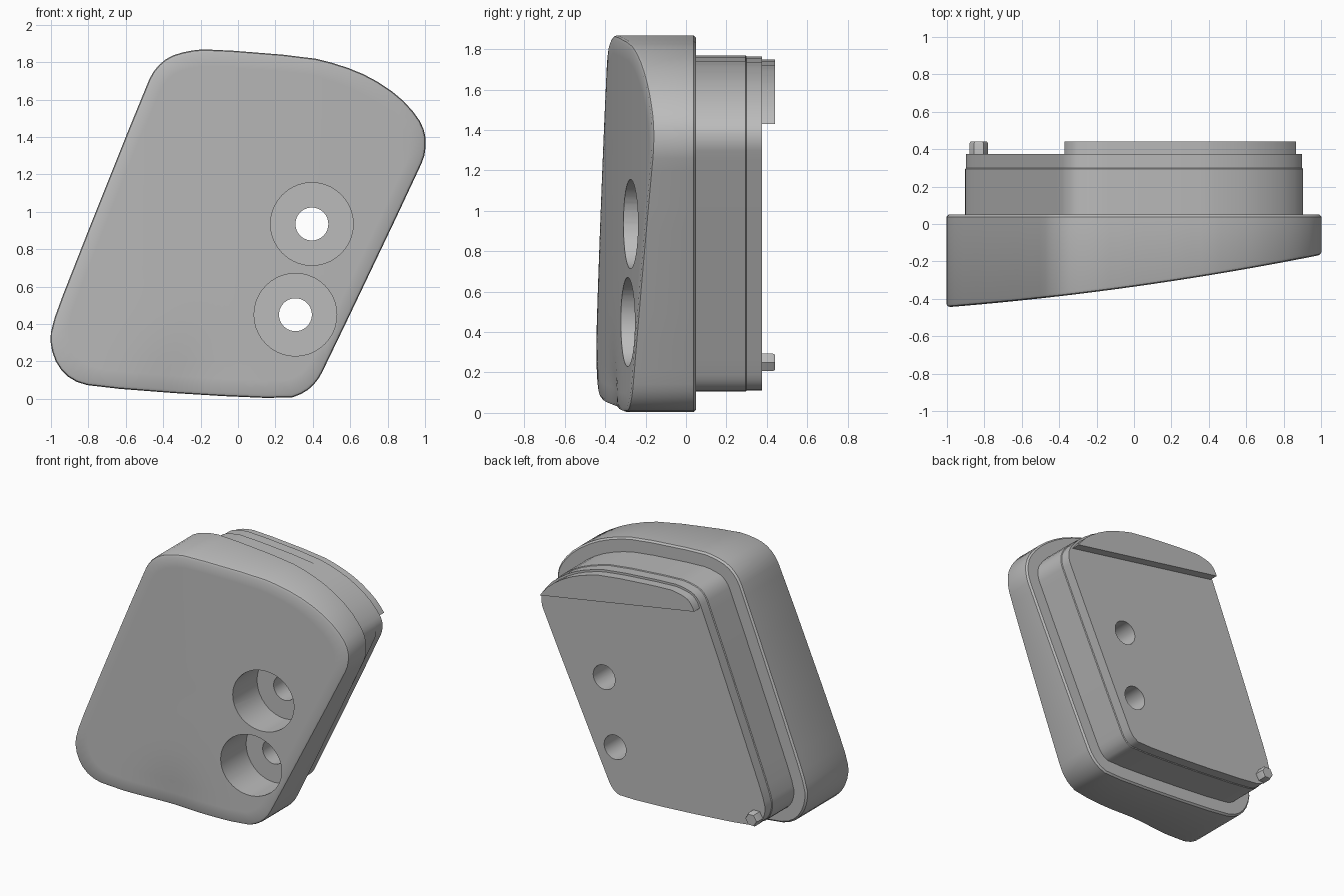
import bpy, bmesh, math
from mathutils import Vector

cube = bpy.data.objects.get("Cube")
if cube:
    bpy.data.objects.remove(cube, do_unlink=True)

grey = bpy.data.materials.new("plain_grey")
grey.use_nodes = True
colour = (0.5, 0.5, 0.5, 1)
grey.diffuse_color = colour
grey.node_tree.nodes["Principled BSDF"].inputs["Base Color"].default_value = colour

# Skewed rounded outline in x, z
PROFILE = [(-.16, 1.872), (.37, 1.83), (.55, 1.785), (.71, 1.72), (.86, 1.62), (.96, 1.51),
           (1.003, 1.42), (1.003, 1.32), (.975, 1.24), (.46, .16), (.42, .09), (.36, .035),
           (.27, 0), (-.2, .02), (-.78, .065), (-.89, .1), (-.965, .175), (-1.003, .28),
           (-1.0, .38), (-.92, .6), (-.485, 1.69), (-.44, 1.77), (-.37, 1.83), (-.27, 1.86)]
CENTRE = Vector((0, .95))


def smooth_outline():
    """Cut the corners once, then split the long runs."""
    pts = [Vector(p) for p in PROFILE]
    cut = []
    for a, b in zip(pts, pts[1:] + pts[:1]):
        cut += [a.lerp(b, .25), a.lerp(b, .75)]
    out = []
    for a, b in zip(cut, cut[1:] + cut[:1]):
        n = max(1, math.ceil((b - a).length / .08))
        out += [a.lerp(b, i / n) for i in range(n)]
    return out


OUTLINE = smooth_outline()


def inset(d):
    """Move the clockwise outline inward by d."""
    n = len(OUTLINE)
    out = []
    for i, p in enumerate(OUTLINE):
        t = (OUTLINE[(i + 1) % n] - OUTLINE[i - 1]).normalized()
        out.append(p + Vector((t.y, -t.x)) * d)
    return out


def front_y(p):
    """Sloping, slightly curved front face with a shallow valley at the bottom."""
    dent = .025 * math.exp(-((p.x + .3) ** 2 + (p.y - .02) ** 2) / .05)
    return -.335 + .14 * p.x + .03 * p.x ** 2 + dent


def level(d, y):
    return [Vector((p.x, y, p.y)) for p in inset(d)]


def loft(bm, rings):
    """Skin the rings and return them as vertices."""
    loops = [[bm.verts.new(co) for co in ring] for ring in rings]
    for a, b in zip(loops, loops[1:]):
        for i in range(len(a)):
            j = (i + 1) % len(a)
            bm.faces.new((a[i], a[j], b[j], b[i]))
    return loops


def finish(bm, name):
    bmesh.ops.recalc_face_normals(bm, faces=bm.faces)
    mesh = bpy.data.meshes.new(name)
    bm.to_mesh(mesh)
    bm.free()
    mesh.materials.append(grey)
    obj = bpy.data.objects.new(name, mesh)
    bpy.context.collection.objects.link(obj)
    return obj


def activate(obj):
    bpy.ops.object.select_all(action='DESELECT')
    obj.select_set(True)
    bpy.context.view_layer.objects.active = obj


def prism(name, rings):
    bm = bmesh.new()
    loops = loft(bm, rings)
    bm.faces.new(loops[0])
    bm.faces.new(loops[-1])
    return finish(bm, name)


def disc(x, z, r, y, sides):
    return [Vector((x + r * math.cos(a), y, z + r * math.sin(a)))
            for a in (math.tau * i / sides for i in range(sides))]


# Main body: domed front rings, softened rim, flat back
bm = bmesh.new()
rings = [level(.012, .05), level(0, .038)]
for d, lift in ((0, .018), (.005, .006), (.018, 0)):
    rings.append([Vector((p.x, front_y(p) + lift, p.y)) for p in inset(d)])
for s in (.92, .82, .7, .56, .42, .28, .14):
    scaled = [CENTRE + (p - CENTRE) * s for p in inset(.018)]
    rings.append([Vector((p.x, front_y(p), p.y)) for p in scaled])
loops = loft(bm, rings)
bm.faces.new(loops[0])
tip = bm.verts.new((CENTRE.x, front_y(CENTRE), CENTRE.y))
last = loops[-1]
for i in range(len(last)):
    bm.faces.new((last[i], last[(i + 1) % len(last)], tip))
body = finish(bm, "main_body")

# Inset block behind the body
block = prism("rear_block", [level(.1, .03), level(.1, .295), level(.105, .3), level(.105, .375)])

# Raised lip along the top of the block, cut off by a slanted line
bm = bmesh.new()
loops = loft(bm, [level(.12, .36), level(.12, .44)])
bm.faces.new(loops[0])
bm.faces.new(loops[-1])
start, end = Vector((-.37, 0, 1.64)), Vector((.86, 0, 1.43))
along = end - start
cut = bmesh.ops.bisect_plane(bm, geom=bm.verts[:] + bm.edges[:] + bm.faces[:], plane_co=start,
                             plane_no=(along.z, 0, -along.x), clear_outer=True)
edges = [e for e in cut["geom_cut"] if isinstance(e, bmesh.types.BMEdge)]
bmesh.ops.holes_fill(bm, edges=[e for e in bm.edges if e.is_boundary] or edges)
lip = finish(bm, "top_lip")

# Small locating peg in the lower corner
peg = prism("corner_peg", [disc(-.83, .25, .05, .36, 6), disc(-.83, .25, .05, .43, 6),
                           disc(-.83, .25, .044, .44, 6)])


def drill(obj, x, z, r, y0, y1):
    cutter = prism("hole_cutter", [disc(x, z, r, y0, 40), disc(x, z, r, y1, 40)])
    cutter.hide_render = True
    mod = obj.modifiers.new("hole", 'BOOLEAN')
    mod.operation = 'DIFFERENCE'
    mod.solver = 'EXACT'
    mod.object = cutter
    activate(obj)
    bpy.ops.object.modifier_apply(modifier=mod.name)
    bpy.data.objects.remove(cutter, do_unlink=True)


# Two counterbored screw holes
for x, z in ((.395, .935), (.307, .45)):
    drill(body, x, z, .221, -.7, -.03)
    for part in (body, block):
        drill(part, x, z, .088, -.6, .7)

for part in (body, block, lip, peg):
    activate(part)
    bpy.ops.object.shade_smooth_by_angle(angle=math.radians(30))
